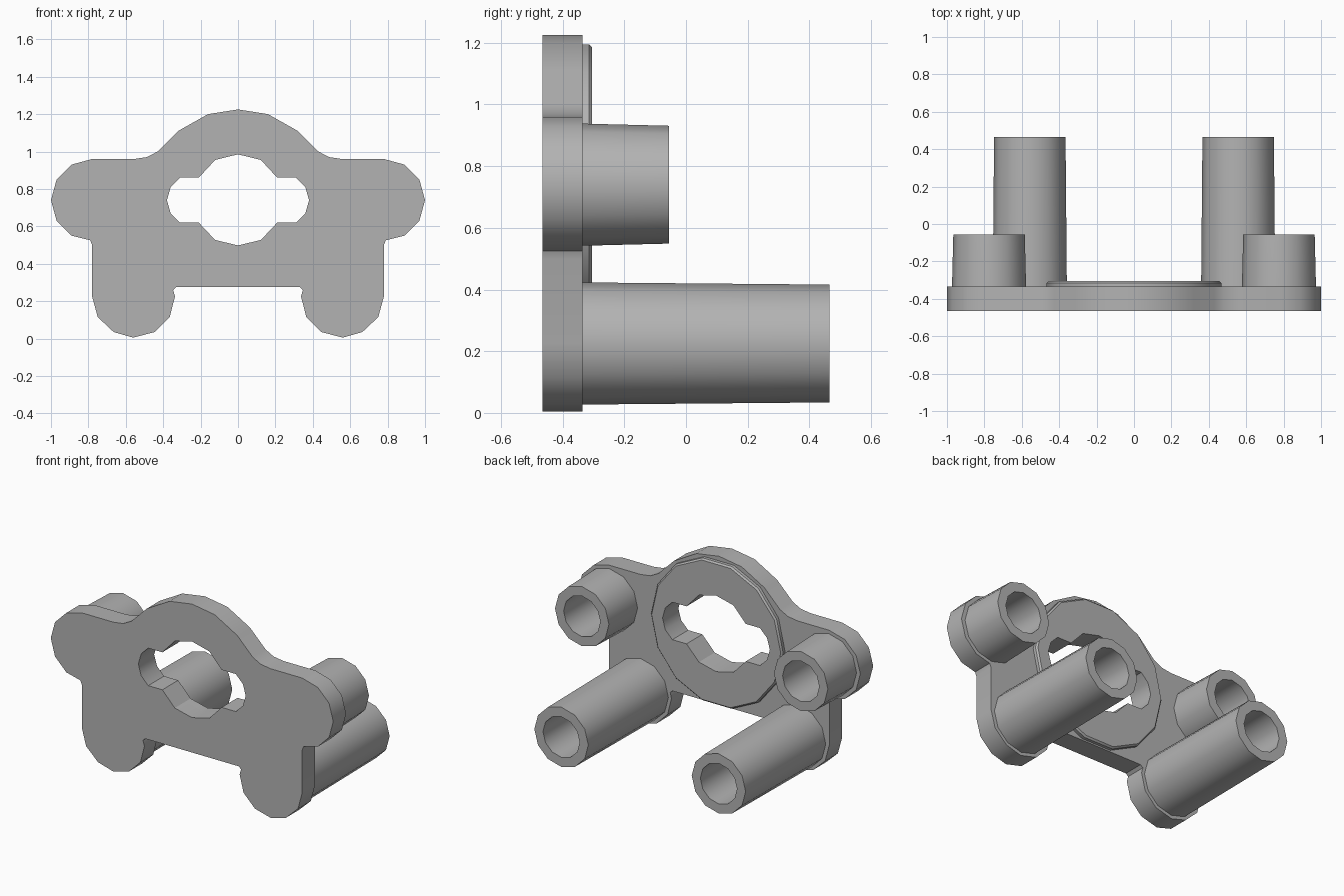
import bpy, bmesh
from math import sin, cos, pi, radians

cube = bpy.data.objects.get("Cube")
if cube:
    bpy.data.objects.remove(cube)

grey = bpy.data.materials.new("plain grey")
grey.use_nodes = True
colour = (0.45, 0.45, 0.45, 1)
grey.diffuse_color = colour
grey.node_tree.nodes["Principled BSDF"].inputs["Base Color"].default_value = colour


def finish(name, bm):
    bmesh.ops.remove_doubles(bm, verts=bm.verts, dist=0.0005)
    bmesh.ops.recalc_face_normals(bm, faces=bm.faces)
    mesh = bpy.data.meshes.new(name)
    bm.to_mesh(mesh)
    bm.free()
    mesh.materials.append(grey)
    ob = bpy.data.objects.new(name, mesh)
    bpy.context.collection.objects.link(ob)
    return ob


def mirrored(half):
    """Close a right-hand outline, listed top to bottom, across x = 0."""
    return half + [(-x, z) for x, z in reversed(half) if x > 0]


def prism(name, outline, y0, y1):
    bm = bmesh.new()
    face = bm.faces.new([bm.verts.new((x, y0, z)) for x, z in outline])
    new = bmesh.ops.extrude_face_region(bm, geom=[face], use_keep_orig=True)["geom"]
    bmesh.ops.translate(bm, vec=(0, y1 - y0, 0),
                        verts=[v for v in new if isinstance(v, bmesh.types.BMVert)])
    return finish(name, bm)


def lathe(name, profile, cx, cz, sides):
    """Turn (radius, y) points around an axis along y."""
    bm = bmesh.new()
    rings = []
    for r, y in profile:
        rings.append([bm.verts.new((cx + r * cos(2 * pi * i / sides), y,
                                    cz + r * sin(2 * pi * i / sides)))
                      for i in range(sides)])
    for a, b in zip(rings, rings[1:]):
        for i in range(sides):
            j = (i + 1) % sides
            bm.faces.new((a[i], a[j], b[j], b[i]))
    return finish(name, bm)


def smooth(ob):
    bpy.ops.object.select_all(action='DESELECT')
    ob.select_set(True)
    bpy.context.view_layer.objects.active = ob
    bpy.ops.object.shade_smooth_by_angle(angle=radians(32))


def cut(ob, cutter):
    mod = ob.modifiers.new("opening", 'BOOLEAN')
    mod.object = cutter
    mod.solver = 'EXACT'
    bpy.context.view_layer.objects.active = ob
    bpy.ops.object.modifier_apply(modifier=mod.name)


FRONT, BACK, MID = -0.465, -0.335, 0.74

# Mounting plate
plate = prism("mounting_plate", mirrored([
    (0, 1.225), (0.16, 1.2), (0.32, 1.11), (0.43, 1.0), (0.487, 0.97),
    (0.556, 0.96), (0.78, 0.96), (0.89, 0.93), (0.97, 0.85), (1, MID),
    (0.97, 0.63), (0.89, 0.55), (0.79, 0.525), (0.78, 0.5), (0.78, 0.225),
    (0.75, 0.115), (0.665, 0.035), (0.56, 0.005), (0.445, 0.035),
    (0.365, 0.115), (0.337, 0.225), (0.347, 0.26), (0.33, 0.275)]), FRONT, BACK)

# Raised ring on the back
ring = lathe("raised_ring", [(0, -0.36), (0.467, -0.36), (0.467, -0.315),
                             (0.457, -0.305), (0, -0.305)], 0, MID, 14)

# Round opening with a lobe on each side
opening = prism("opening_cutter", mirrored([
    (0, 0.985), (0.122, 0.955), (0.21, 0.86), (0.31, 0.86), (0.36, 0.81),
    (0.38, MID), (0.36, 0.67), (0.31, 0.62), (0.21, 0.62), (0.122, 0.527),
    (0, 0.498)]), -0.6, -0.2)
for part in (plate, ring):
    cut(part, opening)
    smooth(part)
bpy.data.objects.remove(opening)

# Tapered hollow posts, short above and long below
for side, sx in (("left", 1), ("right", -1)):
    for level, x, z, tip in (("upper", 0.775, MID, -0.055), ("lower", 0.557, 0.225, 0.465)):
        smooth(lathe(f"{level}_{side}_post",
                     [(0.198, -0.36), (0.198, BACK), (0.191, tip), (0.13, tip),
                      (0.13, -0.36), (0.198, -0.36)], sx * x, z, 12))
